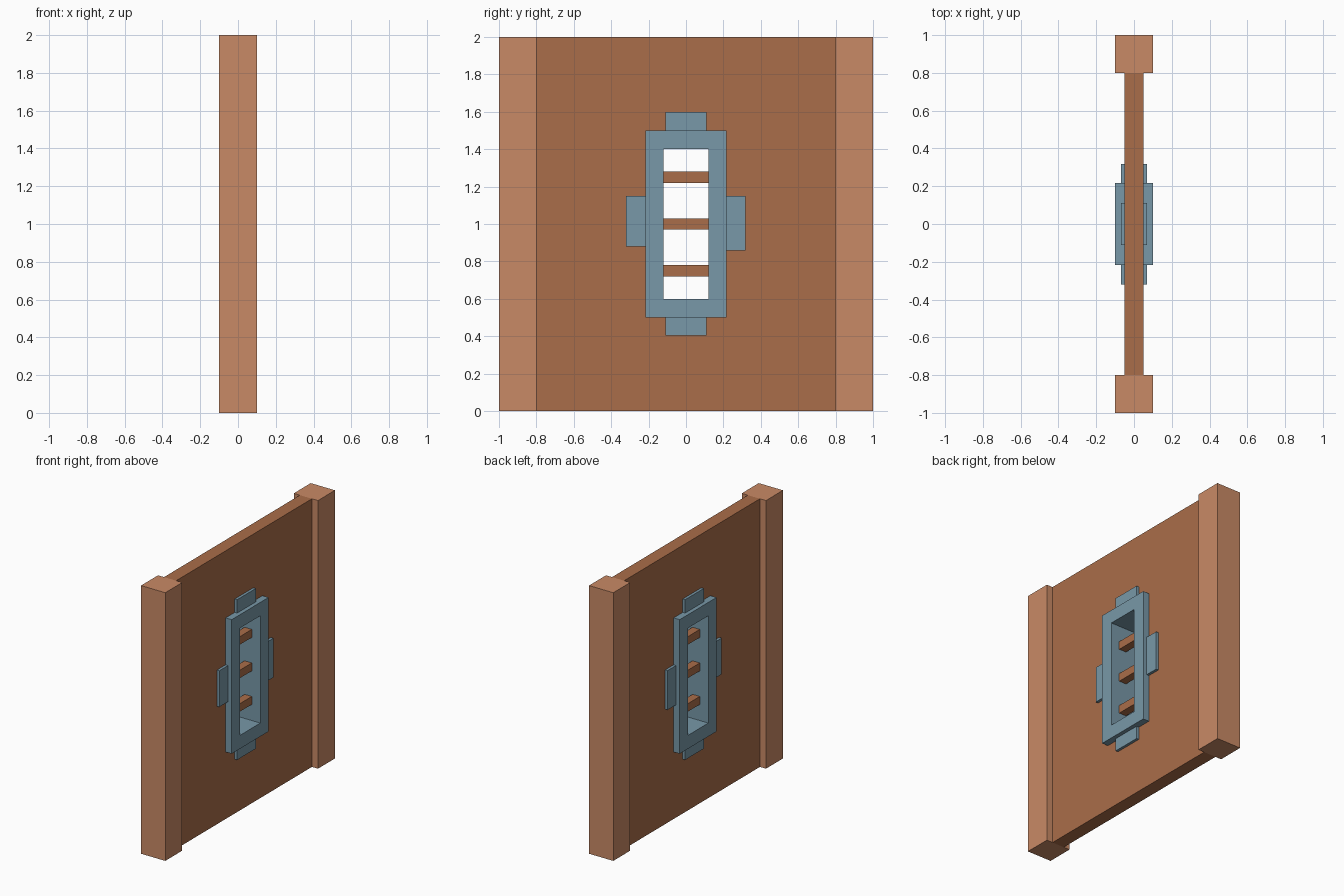
import bpy
import bmesh

if "Cube" in bpy.data.objects:
    bpy.data.objects.remove(bpy.data.objects["Cube"])


def material(name, rgb):
    m = bpy.data.materials.new(name)
    m.diffuse_color = (*rgb, 1)
    m.use_nodes = True
    m.node_tree.nodes["Principled BSDF"].inputs["Base Color"].default_value = m.diffuse_color
    return m


POST = material("light_wood", (0.584, 0.254, 0.133))
WOOD = material("dark_wood", (0.402, 0.153, 0.067))
METAL = material("blue_metal", (0.188, 0.314, 0.392))


def finish(name, bm, mat):
    bmesh.ops.recalc_face_normals(bm, faces=bm.faces)
    mesh = bpy.data.meshes.new(name)
    bm.to_mesh(mesh)
    bm.free()
    mesh.materials.append(mat)
    obj = bpy.data.objects.new(name, mesh)
    bpy.context.collection.objects.link(obj)


def box(name, half_x, y, z, mat):
    """Box centred on x = 0, spanning the given y and z ranges."""
    bm = bmesh.new()
    bmesh.ops.create_cube(bm, size=1)
    for v in bm.verts:
        v.co.x *= 2 * half_x
        v.co.y = y[0] if v.co.y < 0 else y[1]
        v.co.z = z[0] if v.co.z < 0 else z[1]
    finish(name, bm, mat)


def ring(name, half_x, outer, inner, mat):
    """Slab with a rectangular opening; outer and inner are (half_y, z0, z1)."""
    bm = bmesh.new()
    loops = []
    for x in (-half_x, half_x):
        for w, z0, z1 in (outer, inner):
            loops.append([bm.verts.new((x, y, z)) for y, z in
                          ((-w, z0), (w, z0), (w, z1), (-w, z1))])
    back_out, back_in, front_out, front_in = loops
    for a, b in ((back_out, back_in), (back_in, front_in),
                 (front_in, front_out), (front_out, back_out)):
        for i in range(4):
            j = (i + 1) % 4
            bm.faces.new((a[i], a[j], b[j], b[i]))
    finish(name, bm, mat)


# Side posts
box("left_post", 0.1, (-1, -0.8), (0, 2), POST)
box("right_post", 0.1, (0.8, 1), (0, 2), POST)

# Wall panel, its opening hidden inside the window frame
ring("wall_panel", 0.05, (0.8, 0, 2), (0.18, 0.54, 1.46), WOOD)

# Window frame
ring("window_frame", 0.1, (0.217, 0.5, 1.5), (0.12, 0.6, 1.4), METAL)

# Tabs around the frame
box("top_tab", 0.07, (-0.11, 0.11), (1.5, 1.6), METAL)
box("bottom_tab", 0.07, (-0.11, 0.11), (0.405, 0.5), METAL)
box("left_tab", 0.07, (-0.32, -0.217), (0.88, 1.15), METAL)
box("right_tab", 0.07, (0.217, 0.317), (0.857, 1.15), METAL)

# Window bars
for i, z in enumerate((0.75, 1.0, 1.25)):
    box(f"window_bar_{i + 1}", 0.03, (-0.12, 0.12), (z - 0.03, z + 0.03), WOOD)
